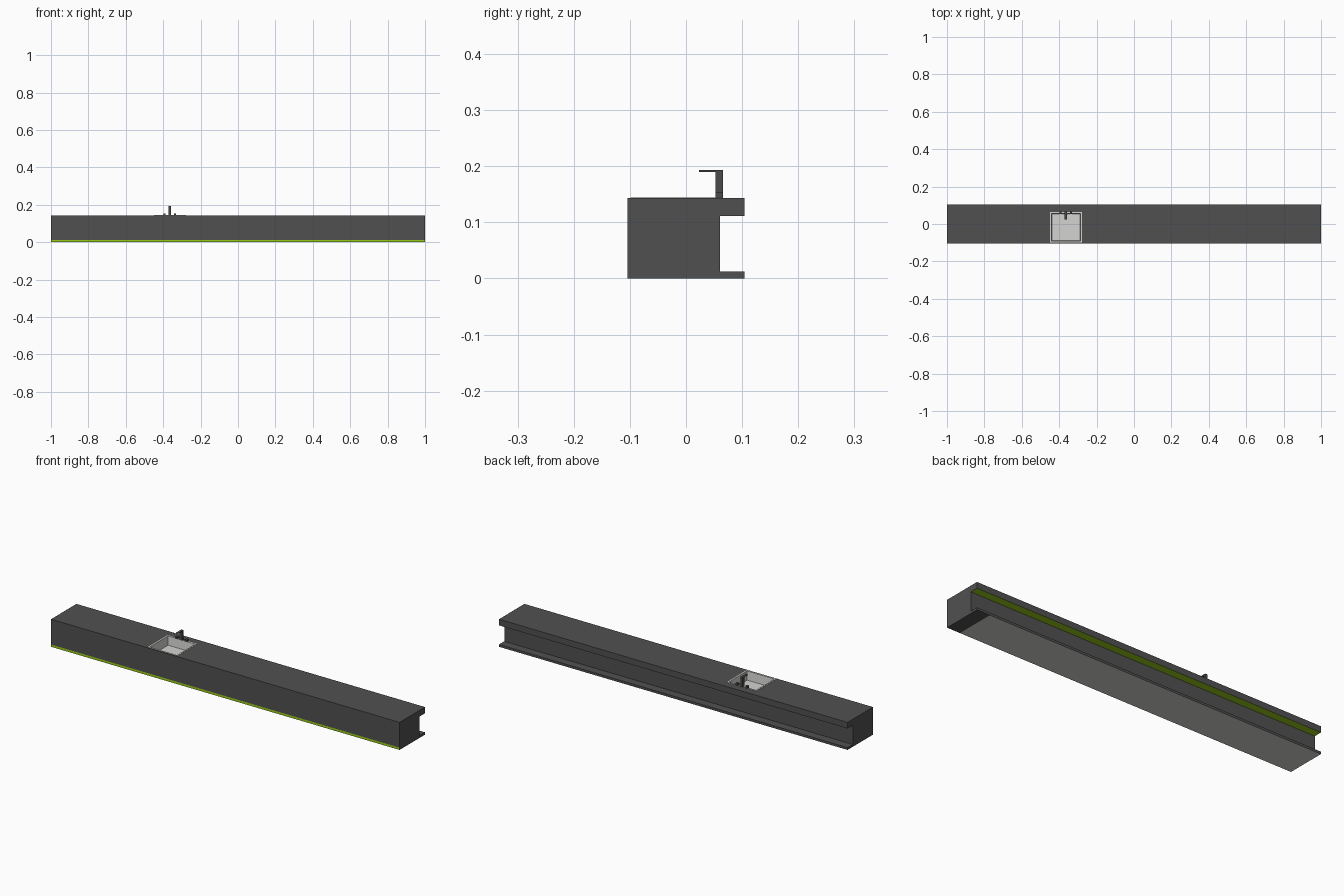
import bpy, bmesh
from mathutils import Vector

if "Cube" in bpy.data.objects:
    bpy.data.objects.remove(bpy.data.objects["Cube"])


def srgb(r, g, b):
    return tuple((c / 12.92 if c <= 0.04045 else ((c + 0.055) / 1.055) ** 2.4) for c in (r, g, b)) + (1,)


def material(name, rgb):
    m = bpy.data.materials.new(name)
    m.diffuse_color = srgb(*rgb)
    m.use_nodes = True
    m.node_tree.nodes["Principled BSDF"].inputs["Base Color"].default_value = m.diffuse_color
    return m


DARK = material("charcoal", (0.315, 0.315, 0.315))
GREEN = material("lime_green", (0.60, 0.79, 0.10))
LIGHT = material("light_grey", (0.83, 0.83, 0.82))
TAP = material("tap_grey", (0.29, 0.29, 0.29))


def finish(bm, name, mats):
    bmesh.ops.recalc_face_normals(bm, faces=bm.faces) if name != "counter" else None
    me = bpy.data.meshes.new(name)
    bm.to_mesh(me)
    bm.free()
    ob = bpy.data.objects.new(name, me)
    bpy.context.collection.objects.link(ob)
    for m in mats:
        me.materials.append(m)
    return ob


def box(name, x0, x1, y0, y1, z0, z1, mat):
    bm = bmesh.new()
    bmesh.ops.create_cube(bm, size=1)
    for v in bm.verts:
        v.co = ((x0 + x1) / 2 + v.co.x * (x1 - x0),
                (y0 + y1) / 2 + v.co.y * (y1 - y0),
                (z0 + z1) / 2 + v.co.z * (z1 - z0))
    return finish(bm, name, [mat])


H = 0.143
SX0, SX1, SY0, SY1 = -0.449, -0.279, -0.099, 0.064   # sink outline
RIM, DEPTH = 0.007, 0.045

# Counter: C-shaped profile extruded along x
profile = [(-0.104, 0), (0.104, 0), (0.104, 0.012), (0.061, 0.012),
           (0.061, 0.111), (0.104, 0.111), (0.104, H), (-0.104, H)]
bm = bmesh.new()
face = bm.faces.new([bm.verts.new((-1, y, z)) for y, z in profile])
ext = bmesh.ops.extrude_face_region(bm, geom=[face], use_keep_orig=True)
bmesh.ops.translate(bm, vec=(2, 0, 0), verts=[v for v in ext["geom"] if isinstance(v, bmesh.types.BMVert)])
bmesh.ops.recalc_face_normals(bm, faces=bm.faces)
# Cuts for the stripe, base panel and sink opening
ix0, ix1, iy0, iy1 = SX0 + RIM, SX1 - RIM, SY0 + RIM, SY1 - RIM
for co, no in [((0, 0, 0.012), (0, 0, 1)), ((0.925, 0, 0), (1, 0, 0)),
               ((ix0, 0, 0), (1, 0, 0)), ((ix1, 0, 0), (1, 0, 0)),
               ((0, iy0, 0), (0, 1, 0)), ((0, iy1, 0), (0, 1, 0))]:
    bmesh.ops.bisect_plane(bm, geom=bm.verts[:] + bm.edges[:] + bm.faces[:],
                           plane_co=co, plane_no=no, dist=1e-5)
hole = []
for f in bm.faces:
    c, n = f.calc_center_median(), f.normal
    if n.z > 0.9 and c.z > 0.14 and ix0 < c.x < ix1 and iy0 < c.y < iy1:
        hole.append(f)
    elif n.y < -0.9 and c.z < 0.012:
        f.material_index = 1                      # front light strip
    elif n.z < -0.9 and c.z > 0.1:
        f.material_index = 1                      # strip under the overhang
    elif n.z < -0.9 and c.z < 0.001 and c.x < 0.925:
        f.material_index = 2                      # base panel
bmesh.ops.delete(bm, geom=hole, context="FACES")
finish(bm, "counter", [DARK, GREEN, LIGHT])

# Sink: thin rim, then inset and pushed-down basin
bm = bmesh.new()
zr = H + 0.001
base = [bm.verts.new((x, y, H)) for x, y in ((SX0, SY0), (SX1, SY0), (SX1, SY1), (SX0, SY1))]
loops = [base]
for inset, z in ((0, zr), (RIM, zr), (RIM + 0.003, H - DEPTH)):
    loops.append([bm.verts.new((x, y, z)) for x, y in (
        (SX0 + inset, SY0 + inset), (SX1 - inset, SY0 + inset),
        (SX1 - inset, SY1 - inset), (SX0 + inset, SY1 - inset))])
for a, b in zip(loops, loops[1:]):
    for i in range(4):
        j = (i + 1) % 4
        bm.faces.new((a[i], a[j], b[j], b[i]))
bm.faces.new(loops[-1])
finish(bm, "sink", [LIGHT])

# Tap: post, flat spout and two handles
tx, w = -0.365, 0.0065
box("tap_post", tx - w, tx + w, 0.053, 0.066, H, 0.190, TAP)
box("tap_spout", tx - w, tx + w, 0.023, 0.066, 0.190, 0.193, TAP)
for side, name in ((-1, "left"), (1, "right")):
    hx = tx + side * 0.028
    box("tap_handle_" + name, hx - w, hx + w, 0.053, 0.066, H, 0.154, TAP)
